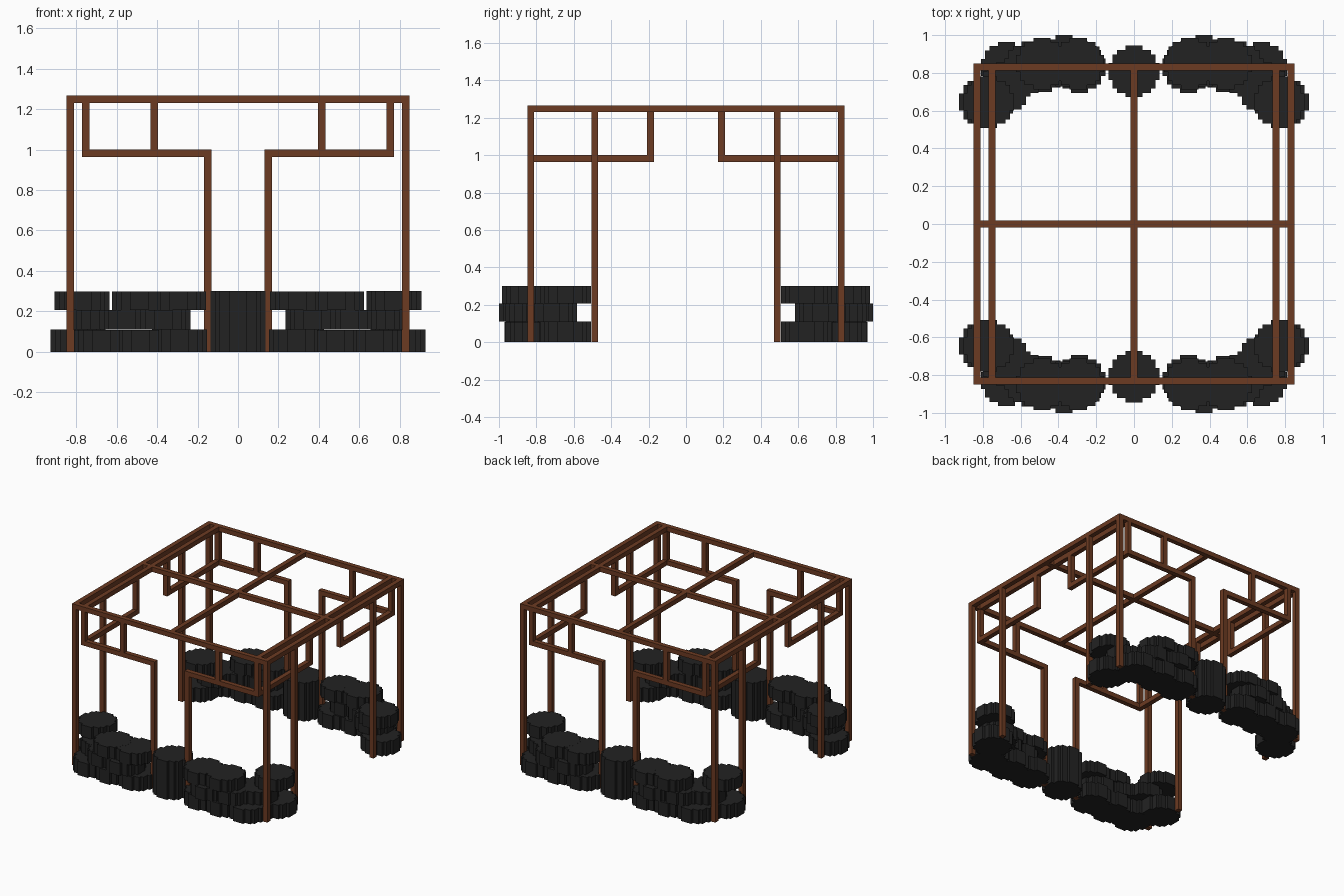
import bpy, bmesh, math
from mathutils import Vector

cube = bpy.data.objects.get("Cube")
if cube:
    bpy.data.objects.remove(cube, do_unlink=True)


def material(name, rgb):
    m = bpy.data.materials.new(name)
    m.use_nodes = True
    m.diffuse_color = (*rgb, 1)
    bsdf = m.node_tree.nodes["Principled BSDF"]
    bsdf.inputs["Base Color"].default_value = (*rgb, 1)
    bsdf.inputs["Roughness"].default_value = 0.9
    return m


WOOD = material("brown wood", (0.15, 0.043, 0.016))
RUBBER = material("dark rubber", (0.0165, 0.0165, 0.0165))

T = 0.037          # timber thickness
E = 0.83           # outer frame centre line
TOP, RAIL = 1.248, 0.982
H = T / 2


def add(name, mesh):
    ob = bpy.data.objects.new(name, mesh)
    bpy.context.scene.collection.objects.link(ob)
    return ob


def beam(name, a, b):
    """Square timber between two points, lengthened by half its thickness."""
    a, b = Vector(a), Vector(b)
    bm = bmesh.new()
    bmesh.ops.create_cube(bm, size=1)
    size = [abs(d) + T for d in (b - a)]
    for v in bm.verts:
        v.co = (a + b) / 2 + Vector(c * s for c, s in zip(v.co, size))
    mesh = bpy.data.meshes.new(name)
    bm.to_mesh(mesh)
    bm.free()
    mesh.materials.append(WOOD)
    return add(name, mesh)


# Roof ring, inner roof rails and the crossing beams
for s in (-1, 1):
    beam("roof_end_beam", (-E, s * E, TOP), (E, s * E, TOP))
    beam("roof_side_beam", (s * E, -E + T, TOP), (s * E, E - T, TOP))
    beam("roof_inner_rail", (s * 0.752, -E + T, TOP), (s * 0.752, E - T, TOP))
beam("roof_cross_beam_x", (-E + T, 0, TOP), (E - T, 0, TOP))
beam("roof_cross_beam_y", (0, -E + T, TOP), (0, E - T, TOP))

# Posts, rails and hangers, repeated in each corner
for sx in (-1, 1):
    for sy in (-1, 1):
        def corner(name, a, b):
            beam(name, (sx * a[0], sy * a[1], a[2]), (sx * b[0], sy * b[1], b[2]))
        under = TOP - T
        corner("corner_post", (E, E, H), (E, E, under))
        corner("side_post", (E, 0.488, H), (E, 0.488, under))
        corner("door_post", (0.149, E, H), (0.149, E, RAIL))
        corner("end_rail", (0.149 + T, E, RAIL), (0.752, E, RAIL))
        corner("end_hanger_outer", (0.752, E, RAIL + T), (0.752, E, under))
        corner("end_hanger_inner", (0.414, E, RAIL + T), (0.414, E, under))
        corner("side_rail", (0.752, E - T, RAIL), (0.752, 0.19, RAIL))
        corner("side_hanger", (0.752, 0.19, RAIL + T), (0.752, 0.19, under))


# Stepped round tyre, one unit tall
def tyre_mesh(radius=0.136, n=6):
    cell = radius / n
    # half width of each row of blocks, from the middle outwards
    rows = [math.floor(math.sqrt(n * n - (i + 0.5) ** 2) + 0.5) for i in range(n)]
    right = []
    for i, w in enumerate(rows):
        right += [(w, i), (w, i + 1)]
    half = [(x, -y) for x, y in reversed(right)] + right
    pts = half + [(-x, -y) for x, y in half]
    outline = []
    for i, p in enumerate(pts):          # drop repeated and straight-line points
        q, r = pts[i - 1], pts[(i + 1) % len(pts)]
        if p != q and not (q[0] == p[0] == r[0]):
            outline.append(p)
    bm = bmesh.new()
    face = bm.faces.new([bm.verts.new((x * cell, y * cell, 0)) for x, y in outline])
    ext = bmesh.ops.extrude_face_region(bm, geom=[face])
    for v in ext["geom"]:
        if isinstance(v, bmesh.types.BMVert):
            v.co.z = 1
    bmesh.ops.recalc_face_normals(bm, faces=bm.faces)
    mesh = bpy.data.meshes.new("tyre")
    bm.to_mesh(mesh)
    bm.free()
    mesh.materials.append(RUBBER)
    return mesh


TYRE = tyre_mesh()

# Each layer: name, base height, thickness, tyre centres in one corner
LAYERS = [
    ("bottom", 0.0, 0.11, [(0.79, 0.645), (0.675, 0.828), (0.48, 0.835), (0.288, 0.83)]),
    ("middle", 0.11, 0.098, [(0.685, 0.72), (0.55, 0.83), (0.37, 0.864)]),
    ("top", 0.208, 0.092, [(0.77, 0.645), (0.488, 0.849), (0.295, 0.849)]),
]
for layer, z, h, spots in LAYERS:
    for sy in (-1, 1):
        places = [(0, 0.808)] + [(sx * x, y) for sx in (-1, 1) for x, y in spots]
        for k, (x, y) in enumerate(places):
            ob = add(f"{layer}_tyre", TYRE)
            # tiny height steps keep overlapping tops apart
            ob.location = (x, sy * y, z)
            ob.scale = (1, 1, h - 0.0006 * (k % 4))
